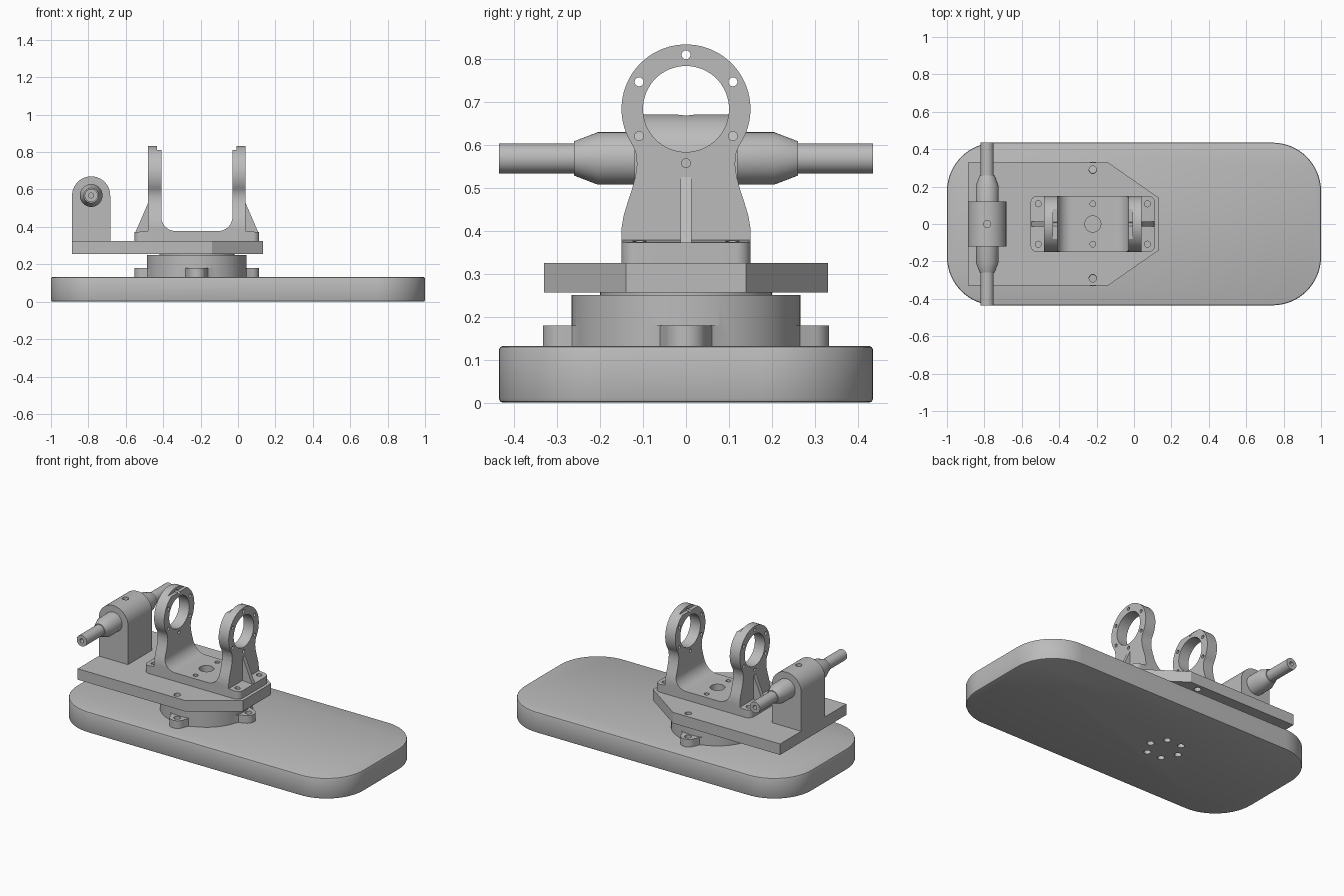
import bpy, bmesh, math
from mathutils import Vector, Matrix

if "Cube" in bpy.data.objects:
    bpy.data.objects.remove(bpy.data.objects["Cube"])

grey = bpy.data.materials.new("machined grey")
grey.diffuse_color = (0.5, 0.5, 0.5, 1)
grey.use_nodes = True
grey.node_tree.nodes["Principled BSDF"].inputs["Base Color"].default_value = grey.diffuse_color

CX = -0.22           # turntable and fork centre
RING_Z = 0.683       # bearing ring axis height
SHAFT_X, SHAFT_Z = -0.785, 0.568


def finish(name, bm):
    bmesh.ops.recalc_face_normals(bm, faces=bm.faces)
    mesh = bpy.data.meshes.new(name)
    bm.to_mesh(mesh)
    bm.free()
    ob = bpy.data.objects.new(name, mesh)
    ob.data.materials.append(grey)
    bpy.context.collection.objects.link(ob)
    return ob


def prism(name, pts, lo, hi, axis='Z'):
    """Extrude a 2D outline along an axis: Z uses (x,y), Y uses (x,z), X uses (y,z)."""
    place = {'Z': lambda a, b, c: (a, b, c), 'Y': lambda a, b, c: (a, c, b),
             'X': lambda a, b, c: (c, a, b)}[axis]
    bm = bmesh.new()
    ends = [[bm.verts.new(place(a, b, c)) for a, b in pts] for c in (lo, hi)]
    bm.faces.new(ends[0])
    bm.faces.new(ends[1])
    for i in range(len(pts)):
        j = (i + 1) % len(pts)
        bm.faces.new((ends[0][i], ends[0][j], ends[1][j], ends[1][i]))
    return finish(name, bm)


def arc(cx, cy, r, a0, a1, n):
    return [(cx + r * math.cos(math.radians(a0 + (a1 - a0) * i / n)),
             cy + r * math.sin(math.radians(a0 + (a1 - a0) * i / n))) for i in range(n + 1)]


def circle(cx, cy, r, n=32):
    return arc(cx, cy, r, 0, 360, n)[:-1]


def rounded(x0, x1, y0, y1, r, n=12):
    return (arc(x1 - r, y1 - r, r, 0, 90, n) + arc(x0 + r, y1 - r, r, 90, 180, n)
            + arc(x0 + r, y0 + r, r, 180, 270, n) + arc(x1 - r, y0 + r, r, 270, 360, n))


def apply(ob, mod):
    bpy.context.view_layer.objects.active = ob
    bpy.ops.object.modifier_apply(modifier=mod.name)


def boolean(ob, op, *others):
    for other in others:
        m = ob.modifiers.new("cut", 'BOOLEAN')
        m.operation, m.solver, m.object = op, 'EXACT', other
        apply(ob, m)
        bpy.data.objects.remove(other)


def hole(a, b, r, lo, hi, axis='Z', n=24):
    return prism("cutter", circle(a, b, r, n), lo, hi, axis)


def bevel(ob, width, angle=50, segments=2):
    m = ob.modifiers.new("bevel", 'BEVEL')
    m.width, m.segments, m.limit_method = width, segments, 'ANGLE'
    m.angle_limit = math.radians(angle)
    apply(ob, m)


def smooth(ob):
    bpy.ops.object.select_all(action='DESELECT')
    ob.select_set(True)
    bpy.context.view_layer.objects.active = ob
    bpy.ops.object.shade_smooth_by_angle(angle=math.radians(30))


# Base slab with six screw holes
base = prism("base_slab", rounded(-1, 1, -0.435, 0.435, 0.26, 16), 0, 0.132)
bevel(base, 0.009)
boolean(base, 'DIFFERENCE', *[hole(CX + 0.1 * math.cos(k * math.pi / 3),
                                   0.1 * math.sin(k * math.pi / 3), 0.02, -0.1, 0.1)
                              for k in range(6)])

# Turntable drum with four drilled lugs
drum = prism("turntable_drum", circle(CX, 0, 0.266, 64), 0.132, 0.25)
for k in range(4):
    outline = [(0.2, -0.1), (0.25, -0.085), (0.265, -0.06)] + \
        arc(0.285, 0, 0.048, -75, 75, 14) + [(0.265, 0.06), (0.25, 0.085), (0.2, 0.1)]
    c, s = round(math.cos(k * math.pi / 2)), round(math.sin(k * math.pi / 2))
    lug = prism("lug", [(CX + c * a - s * b, s * a + c * b) for a, b in outline], 0.132, 0.18)
    boolean(drum, 'UNION', lug)
    boolean(drum, 'DIFFERENCE', hole(CX + c * 0.293, s * 0.293, 0.02, 0.1, 0.3))
spacer = prism("turntable_spacer", circle(CX, 0, 0.2, 48), 0.25, 0.256)

# Swivel plate with chamfered nose
plate = prism("swivel_plate", [(-0.887, -0.33), (-0.14, -0.33), (0.133, -0.14),
                               (0.133, 0.14), (-0.14, 0.33), (-0.887, 0.33)], 0.256, 0.325)
boolean(plate, 'DIFFERENCE', *[hole(CX, y, 0.02, 0.2, 0.4) for y in (-0.29, 0.29)])

# Round-topped shaft post
post = prism("shaft_post", [(-0.887, 0.325), (-0.683, 0.325)]
             + arc(SHAFT_X, SHAFT_Z, 0.102, 0, 180, 32), -0.12, 0.12, 'Y')
boolean(post, 'DIFFERENCE', hole(SHAFT_X, 0, 0.019, 0.645, 0.8))

# Stepped shaft, spun round its axis from one profile
half = [(0, 0.39), (0.013, 0.39), (0.013, 0.435), (0.035, 0.435), (0.035, 0.26),
        (0.04, 0.26), (0.061, 0.205), (0.061, 0)]
bm = bmesh.new()
vs = [bm.verts.new((SHAFT_X + r, y, SHAFT_Z))
      for r, y in half + [(r, -y) for r, y in half[-2::-1]]]
edges = [bm.edges.new(p) for p in zip(vs, vs[1:])]
bmesh.ops.spin(bm, geom=vs + edges, cent=(SHAFT_X, 0, SHAFT_Z), axis=(0, 1, 0),
               angle=2 * math.pi, steps=40)
bmesh.ops.remove_doubles(bm, verts=bm.verts, dist=1e-4)
shaft = finish("stepped_shaft", bm)

# Fork bracket: U-shaped front profile trimmed by the waisted side profile
inner, outer, foot = 0.19, 0.26, 0.333
right = [(foot, 0.325), (foot, 0.372), (outer, 0.378), (outer, 0.9), (inner, 0.9)] + \
    arc(inner - 0.075, 0.453, 0.075, 0, -90, 10)
fork = prism("fork_bracket", [(CX + a, z) for a, z in right]
             + [(CX - a, z) for a, z in reversed(right)], -0.15, 0.15, 'Y')
waist = [(0.152, 0.3), (0.152, 0.375), (0.15, 0.405), (0.145, 0.435), (0.136, 0.465),
         (0.126, 0.495), (0.118, 0.525), (0.114, 0.555), (0.117, 0.582)]
side = waist + arc(0, RING_Z, 0.15, -34, 214, 56) + [(-y, z) for y, z in reversed(waist)]
boolean(fork, 'INTERSECT', prism("cutter", side, -0.7, 0.3, 'X'))
corners = prism("cutter", rounded(CX - foot, CX + foot, -0.15, 0.15, 0.035, 8), 0.2, 1)
boolean(fork, 'INTERSECT', corners)

# Gusset ribs and flats on top of each ring
for s in (-1, 1):
    rib = prism("rib", [(CX + s * a, z) for a, z in ((0.24, 0.35), (0.328, 0.35), (0.328, 0.372),
                                                     (0.262, 0.525), (0.24, 0.525))],
                -0.013, 0.013, 'Y')
    boolean(fork, 'UNION', rib)
    a, b = sorted((CX + s * 0.15, CX + s * 0.212))
    flat = prism("cutter", [(a, -0.2), (b, -0.2), (b, 0.2), (a, 0.2)], 0.81, 1)
    boolean(fork, 'DIFFERENCE', flat)

# Bearing bore, ring bolt holes, foot holes and floor holes
boolean(fork, 'DIFFERENCE', hole(0, RING_Z, 0.1, -0.7, 0.3, 'X', 64))
for k in range(6):
    t = math.radians(90 + 60 * k)
    boolean(fork, 'DIFFERENCE', hole(0.126 * math.cos(t), RING_Z + 0.126 * math.sin(t),
                                     0.0105, -0.7, 0.3, 'X', 16))
spots = [(CX + s * 0.292, y, 0.016) for s in (-1, 1) for y in (-0.108, 0.108)]
spots += [(CX, -0.108, 0.015), (CX, 0.108, 0.015), (CX, 0, 0.043)]
boolean(fork, 'DIFFERENCE', *[hole(x, y, r, 0.3, 0.45) for x, y, r in spots])

for ob in (base, drum, spacer, plate, post, shaft, fork):
    smooth(ob)
